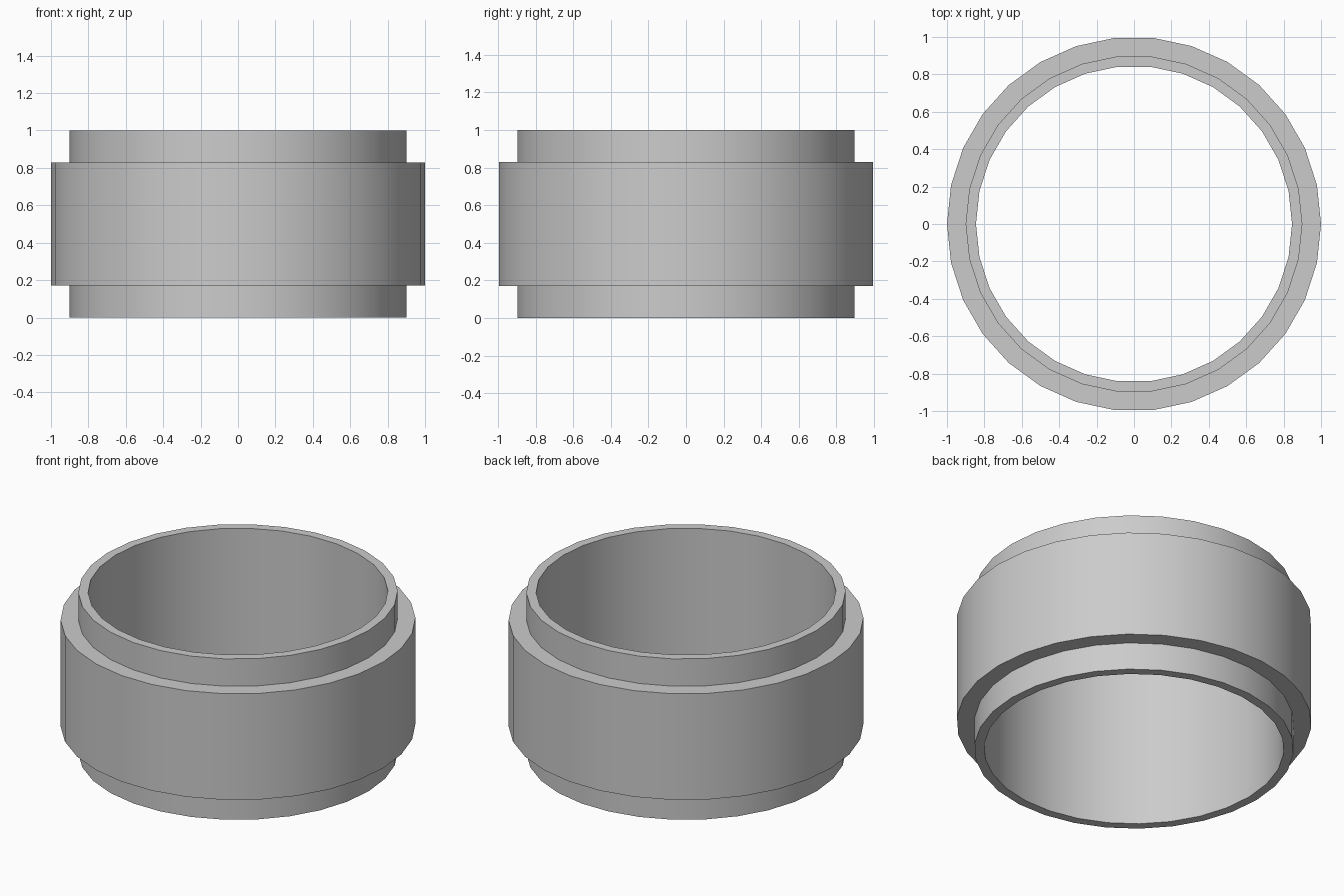
import bpy
import bmesh
from math import cos, sin, tau, radians

SIDES = 30
HEIGHT = 1.0
STEP = 0.17          # height of the narrow lip at each end
BORE, LIP, BAND = 0.845, 0.9, 1.0

cube = bpy.data.objects.get("Cube")
if cube:
    bpy.data.objects.remove(cube, do_unlink=True)


def make_material(name, colour):
    mat = bpy.data.materials.new(name)
    mat.use_nodes = True
    mat.diffuse_color = colour
    mat.node_tree.nodes["Principled BSDF"].inputs["Base Color"].default_value = colour
    return mat


def lathe(name, profile, mat):
    """Revolve a closed (radius, height) profile around the z axis."""
    bm = bmesh.new()
    rings = []
    for i in range(SIDES):
        a = tau * i / SIDES
        rings.append([bm.verts.new((r * cos(a), r * sin(a), z)) for r, z in profile])
    count = len(profile)
    for i, ring in enumerate(rings):
        following = rings[(i + 1) % SIDES]
        for j in range(count):
            k = (j + 1) % count
            bm.faces.new((ring[j], following[j], following[k], ring[k]))
    bmesh.ops.recalc_face_normals(bm, faces=bm.faces)
    mesh = bpy.data.meshes.new(name)
    bm.to_mesh(mesh)
    bm.free()
    mesh.materials.append(mat)
    obj = bpy.data.objects.new(name, mesh)
    bpy.context.collection.objects.link(obj)
    return obj


grey = make_material("light_grey", (0.6, 0.6, 0.6, 1.0))

# Hollow sleeve: lower lip, wide middle band, upper lip, straight bore
lower = [(BORE, 0), (LIP, 0), (LIP, STEP), (BAND, STEP)]
upper = [(r, HEIGHT - z) for r, z in reversed(lower)]
sleeve = lathe("stepped_ring", lower + upper, grey)

# Smooth round walls with crisp steps
bpy.ops.object.select_all(action="DESELECT")
sleeve.select_set(True)
bpy.context.view_layer.objects.active = sleeve
bpy.ops.object.shade_smooth_by_angle(angle=radians(30))
